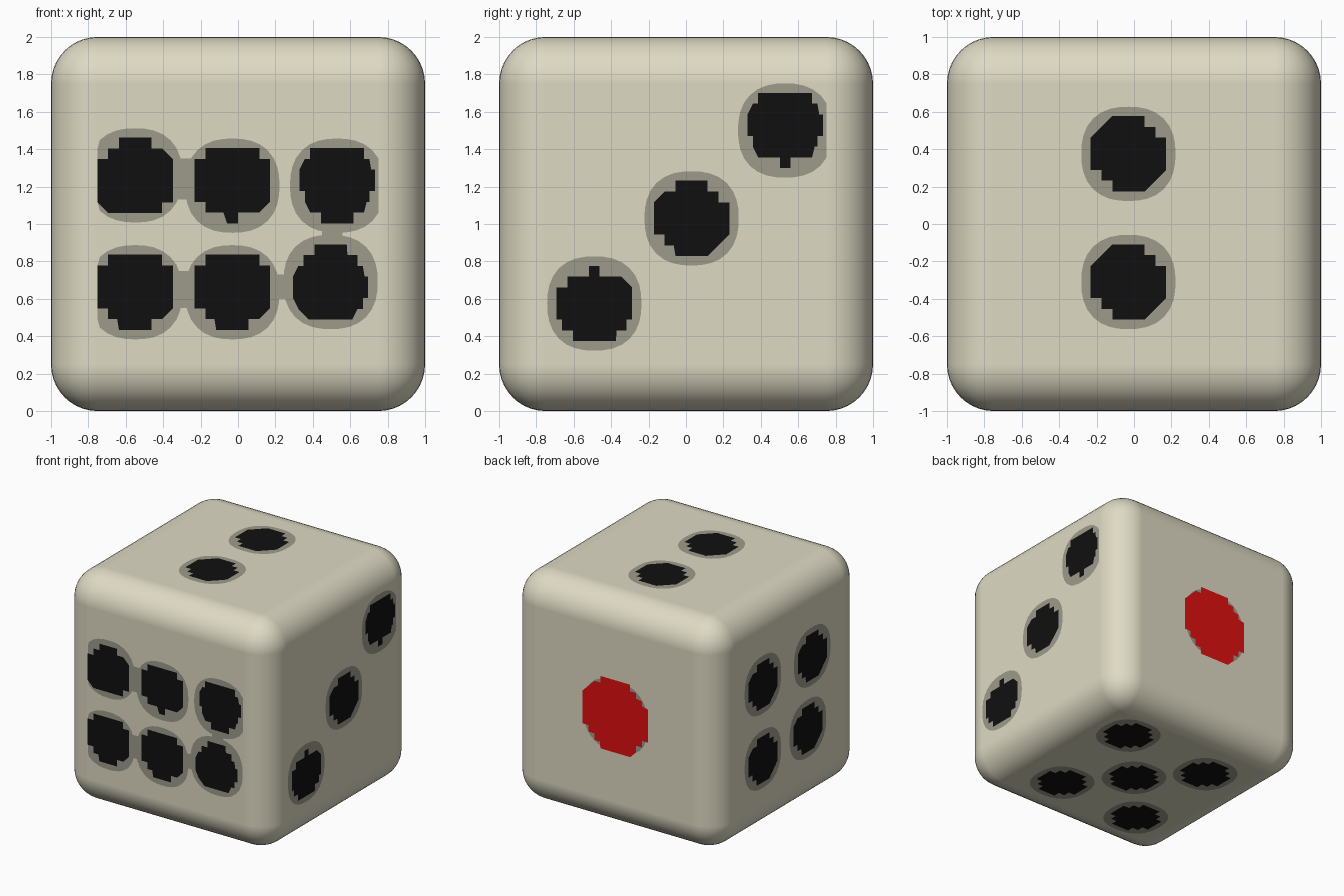
import bpy, bmesh, math
from mathutils import Vector

if "Cube" in bpy.data.objects:
    bpy.data.objects.remove(bpy.data.objects["Cube"])

PX = 0.0575   # step size of the ragged pip outline


def material(name, rgb):
    m = bpy.data.materials.new(name)
    m.diffuse_color = (*rgb, 1)
    m.use_nodes = True
    m.node_tree.nodes["Principled BSDF"].inputs["Base Color"].default_value = m.diffuse_color
    return m


CREAM = material("cream", (0.73, 0.70, 0.55))
GREY = material("halo grey", (0.34, 0.33, 0.26))
BLACK = material("pip black", (0.005, 0.005, 0.005))
RED = material("pip red", (0.74, 0.005, 0.005))

# Face frames: right, up, outward
X, Y, Z = Vector((1, 0, 0)), Vector((0, 1, 0)), Vector((0, 0, 1))
FACES = {"front": (X, Z, -Y), "right": (Y, Z, X), "back": (-X, Z, Y),
         "left": (-Y, Z, -X), "top": (X, Y, Z), "bottom": (X, -Y, -Z)}


def plates(name, side, outlines, height, mat):
    """Thin flat shapes lying just above one side of the die."""
    u, v, n = FACES[side]
    bm = bmesh.new()
    for pts in outlines:
        bm.faces.new([bm.verts.new(Z + u * a + v * b + n * (1 + height)) for a, b in pts])
    bmesh.ops.triangulate(bm, faces=bm.faces[:])
    me = bpy.data.meshes.new(name)
    bm.to_mesh(me)
    bm.free()
    me.materials.append(mat)
    ob = bpy.data.objects.new(name, me)
    bpy.context.collection.objects.link(ob)


def stepped(cx, cy, widths):
    """Stepped blob: row widths in steps, from top to bottom."""
    right, left = [], []
    y = cy + len(widths) * PX / 2
    for w in widths:
        for yy in (y, y - PX):
            right.append((cx + w * PX / 2, yy))
            left.append((cx - w * PX / 2, yy))
        y -= PX
    pts = left + right[::-1]
    return [p for i, p in enumerate(pts) if p != pts[i - 1]]


def halo(cx, cy, r):
    """Squarish disc, cut off where the rounded edge begins."""
    pts = []
    for i in range(32):
        t = math.tau * i / 32
        c, s = math.cos(t), math.sin(t)
        k = r / (abs(c) ** 2.4 + abs(s) ** 2.4) ** (1 / 2.4)
        pts.append((max(-0.75, min(0.75, cx + k * c)), max(-0.75, min(0.75, cy + k * s))))
    return pts


def box(x0, x1, y0, y1):
    return [(x0, y0), (x1, y0), (x1, y1), (x0, y1)]


# Die body with rounded edges
bpy.ops.mesh.primitive_cube_add(size=2, location=(0, 0, 1))
body = bpy.context.object
body.name = "die_body"
body.data.materials.append(CREAM)
bpy.ops.object.shade_smooth()
bev = body.modifiers.new("rounding", 'BEVEL')
bev.width, bev.segments, bev.harden_normals = 0.25, 10, True

# Black pips: centre on the face and row widths
ROUND = (3, 5, 7, 7, 7, 5, 3)
FLAT = (5, 7, 7, 7, 7, 5, 3)
PIPS = {
    "front": [(-0.55, 0.26, (3, 5, 7, 7, 7, 7, 5)), (-0.03, 0.205, (5, 7, 7, 7, 7, 5, 1)),
              (0.53, 0.205, (5, 6, 7, 7, 6, 5, 3)), (-0.55, -0.365, FLAT),
              (-0.03, -0.365, FLAT), (0.495, -0.31, (3, 5, 6, 7, 7, 6, 4))],
    "right": [(0.53, 0.50, (5, 6, 7, 7, 6, 5, 1)), (0.03, 0.03, ROUND),
              (-0.49, -0.425, (1, 5, 7, 7, 7, 6, 4))],
    "left": [(-0.37, 0.30, ROUND), (0.31, 0.29, ROUND),
             (-0.37, -0.35, ROUND), (0.25, -0.32, ROUND)],
    "top": [(-0.03, 0.375, ROUND), (-0.03, -0.31, ROUND)],
    "bottom": [(0.48, -0.50, ROUND), (0.40, 0.44, ROUND), (0, 0, ROUND),
               (-0.41, -0.42, ROUND), (-0.43, 0.49, ROUND)],
}
for side, pips in PIPS.items():
    plates(side + "_halos", side, [halo(a, b, 0.252) for a, b, _ in pips], 0.002, GREY)
    plates(side + "_pips", side, [stepped(*p) for p in pips], 0.004, BLACK)

# Grey smudges joining the front halos
plates("front_halo_bridges", "front",
       [box(-0.38, -0.2, 0.13, 0.35), box(-0.38, -0.2, -0.45, -0.25),
        box(0.15, 0.32, -0.40, -0.27), box(0.45, 0.56, -0.14, 0.02)], 0.0025, GREY)

# Single large red pip on the back
plates("back_halo", "back", [halo(0.02, 0, 0.315)], 0.002, GREY)
plates("back_pip", "back", [stepped(0.02, 0, (5, 7, 9, 11, 11, 11, 11, 11, 9, 7, 5))], 0.004, RED)
